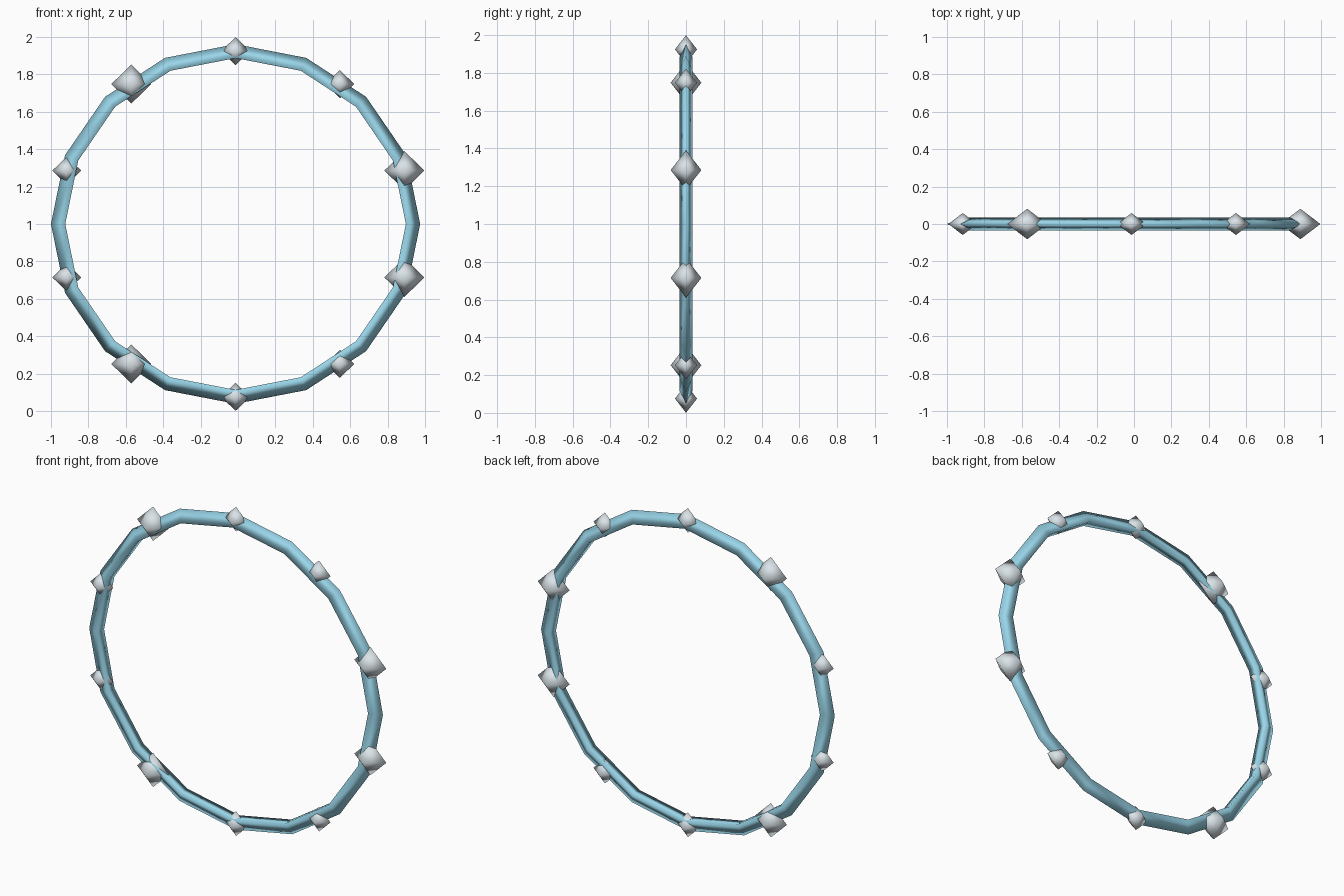
import bpy, math
from mathutils import Matrix

if "Cube" in bpy.data.objects:
    bpy.data.objects.remove(bpy.data.objects["Cube"])

CX, CZ = -0.013, 1.0      # centre of the hoop
Y_SCALE = 0.76            # the whole model is flattened front to back
Z_SCALE = 0.974


def material(name, rgb):
    mat = bpy.data.materials.new(name)
    mat.diffuse_color = (*rgb, 1)
    mat.use_nodes = True
    mat.node_tree.nodes["Principled BSDF"].inputs["Base Color"].default_value = mat.diffuse_color
    return mat


def add_part(name, verts, faces, mat, matrix):
    mesh = bpy.data.meshes.new(name)
    mesh.from_pydata(verts, [], faces)
    mesh.transform(matrix)
    mesh.materials.append(mat)
    for p in mesh.polygons:
        p.use_smooth = True
    ob = bpy.data.objects.new(name, mesh)
    bpy.context.collection.objects.link(ob)
    return ob


blue = material("light_blue", (0.32, 0.67, 0.82))
pale = material("pale_grey", (0.70, 0.77, 0.81))

# Ring: 16-sided hoop with a three-sided tube, ridge facing outwards
N, M, MAJOR, TUBE = 16, 3, 0.936, 0.051
verts, faces = [], []
for i in range(N):
    a = math.tau * i / N
    k = (i + 1) % N
    for j in range(M):
        b = math.tau * j / M
        n = (j + 1) % M
        r = MAJOR + TUBE * math.cos(b)
        verts.append((r * math.cos(a), TUBE * math.sin(b), r * math.sin(a)))
        faces.append((i * M + j, i * M + n, k * M + n, k * M + j))
squash = Matrix.Diagonal((1, Y_SCALE, Z_SCALE, 1))
add_part("ring", verts, faces, blue, Matrix.Translation((CX, 0, CZ)) @ squash)

# Gems: ten level octahedra around the ring, clockwise from the top
TIPS = [(1, 0, 0), (0, 1, 0), (-1, 0, 0), (0, -1, 0), (0, 0, 1), (0, 0, -1)]
SIDES = [f for i in range(4)
         for f in ((i, (i + 1) % 4, 4), ((i + 1) % 4, i, 5))]
LARGE = (2, 3, 6, 9)
GEM_RADIUS = 0.949
for i in range(10):
    t = math.tau * i / 10
    size = 0.107 if i in LARGE else 0.077
    place = Matrix.Translation((CX + GEM_RADIUS * math.sin(t), 0,
                                CZ + GEM_RADIUS * Z_SCALE * math.cos(t)))
    add_part(f"gem_{i + 1}", TIPS, SIDES, pale,
             place @ squash @ Matrix.Scale(size, 4))
